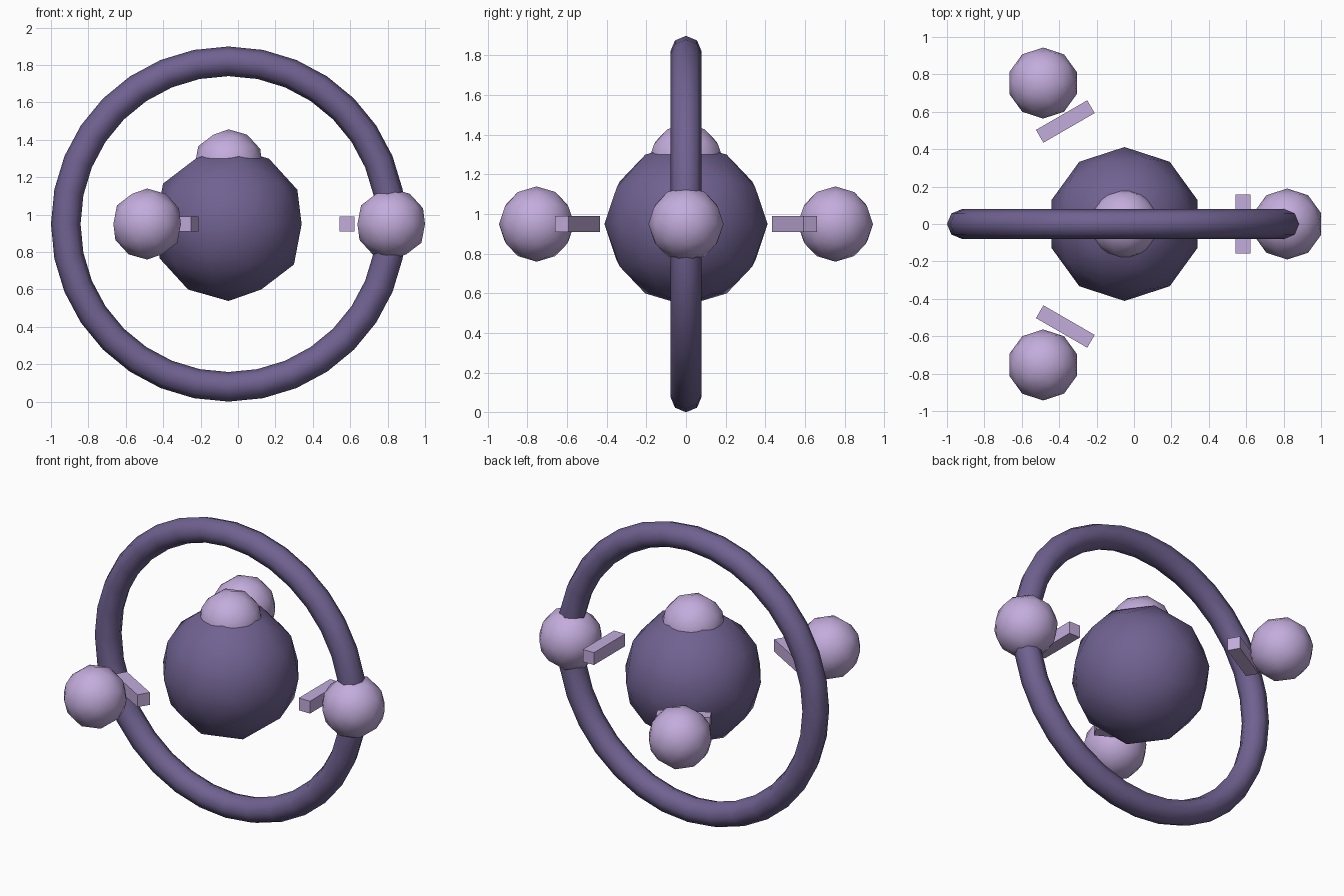
import bpy
import math
from mathutils import Vector

if "Cube" in bpy.data.objects:
    bpy.data.objects.remove(bpy.data.objects["Cube"])

U = 0.791                                # design unit
C = Vector((-1 + 1.2 * U, 0, 1.2 * U))   # centre of core and ring


def material(name, rgb):
    m = bpy.data.materials.new(name)
    m.diffuse_color = (*rgb, 1)
    m.use_nodes = True
    m.node_tree.nodes["Principled BSDF"].inputs["Base Color"].default_value = m.diffuse_color
    return m


dark = material("dark purple", (0.162, 0.122, 0.283))
light = material("pale lilac", (0.546, 0.413, 0.716))


def finish(name, mat, smooth=True):
    ob = bpy.context.object
    ob.name = name
    ob.data.materials.append(mat)
    if smooth:
        bpy.ops.object.shade_smooth()
    return ob


def ball(name, centre, radius, mat):
    bpy.ops.mesh.primitive_ico_sphere_add(subdivisions=2, radius=radius, location=centre)
    return finish(name, mat)


# Core with a small cap ball sunk into its top
ball("core", C, 0.52 * U, dark)
ball("cap", C + Vector((0, 0, 0.4 * U)), 0.24 * U, light)

# Upright ring around the core
bpy.ops.mesh.primitive_torus_add(major_segments=32, minor_segments=8,
                                 major_radius=1.1 * U, minor_radius=0.1 * U,
                                 location=C, rotation=(math.pi / 2, 0, 0))
finish("ring", dark)

# Three orbiting balls, each with a tangential bar on its inner side
for i in range(3):
    a = math.radians(120 * i)
    out = Vector((math.cos(a), math.sin(a), 0))
    ball(f"orbit_ball_{i + 1}", C + out * 1.1 * U, 0.24 * U, light)
    bpy.ops.mesh.primitive_cube_add(size=1, location=C + out * 0.8 * U, rotation=(0, 0, a))
    bar = finish(f"bar_{i + 1}", light, smooth=False)
    bar.scale = (0.1 * U, 0.4 * U, 0.1 * U)
